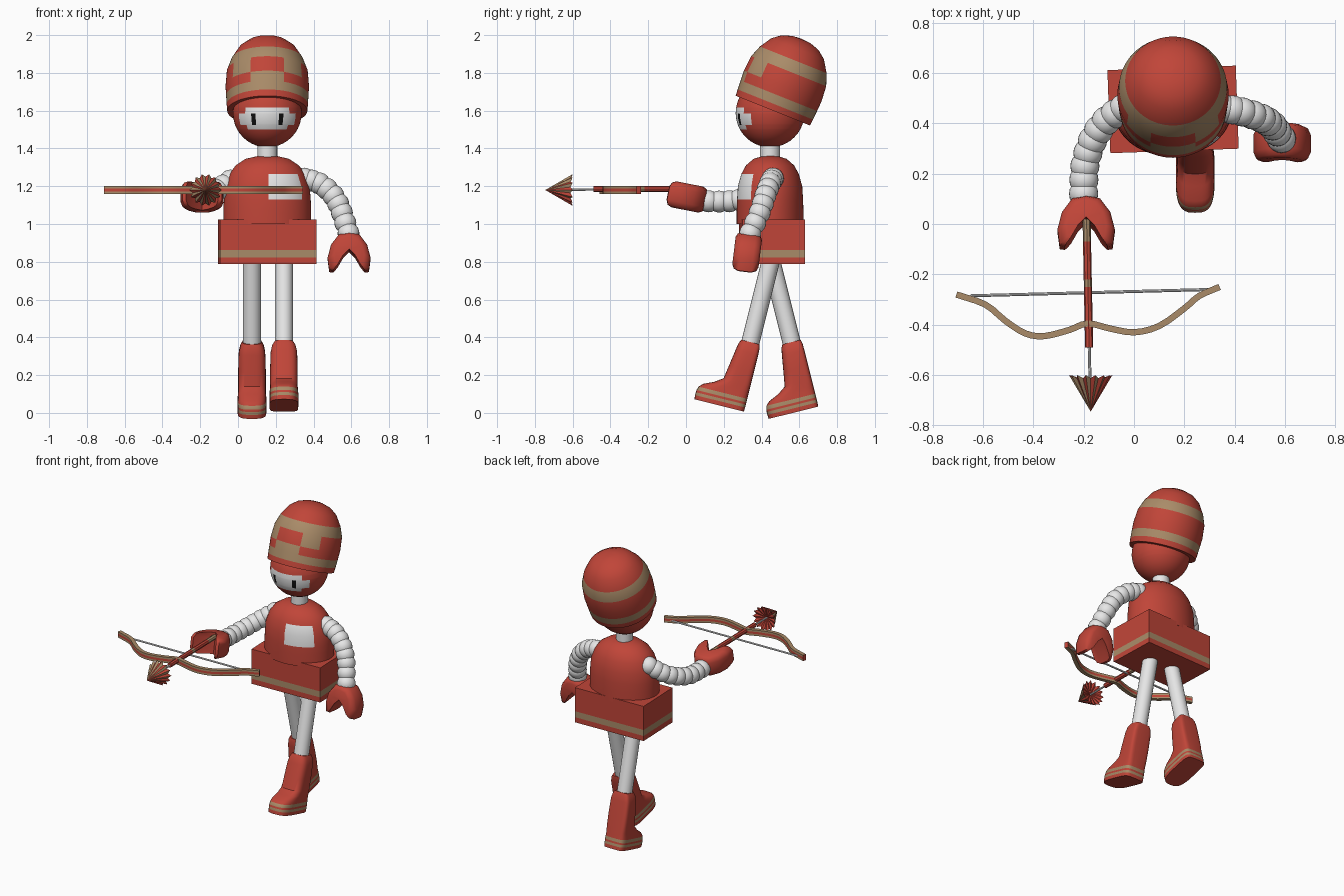
import bpy, bmesh, math
from mathutils import Matrix, Vector

if "Cube" in bpy.data.objects:
    bpy.data.objects.remove(bpy.data.objects["Cube"])


def material(name, rgb):
    m = bpy.data.materials.new(name)
    m.use_nodes = True
    m.diffuse_color = (*rgb, 1)
    m.node_tree.nodes["Principled BSDF"].inputs["Base Color"].default_value = (*rgb, 1)
    return m


MATS = [material("red", (0.53, 0.06, 0.04)), material("tan", (0.40, 0.26, 0.14)),
        material("white", (0.80, 0.80, 0.80)), material("black", (0.005, 0.005, 0.005))]
RED, TAN, WHITE, BLACK = range(4)


def finish(name, bm, matrix=None, angle=40):
    """Turn a bmesh into a shaded object."""
    bmesh.ops.remove_doubles(bm, verts=bm.verts, dist=1e-5)
    bmesh.ops.recalc_face_normals(bm, faces=bm.faces)
    if matrix:
        bm.transform(matrix)
    mesh = bpy.data.meshes.new(name)
    bm.to_mesh(mesh)
    bm.free()
    for m in MATS:
        mesh.materials.append(m)
    ob = bpy.data.objects.new(name, mesh)
    bpy.context.collection.objects.link(ob)
    bpy.ops.object.select_all(action='DESELECT')
    ob.select_set(True)
    bpy.context.view_layer.objects.active = ob
    bpy.ops.object.shade_smooth_by_angle(angle=math.radians(angle))
    return ob


def loft(name, rings, rule=lambda c: RED, matrix=None, angle=40):
    """Skin closed rings of equal length, cap both ends, colour by face centre."""
    bm = bmesh.new()
    rows = [[bm.verts.new(p) for p in ring] for ring in rings]
    n = len(rows[0])
    for a, b in zip(rows, rows[1:]):
        for i in range(n):
            j = (i + 1) % n
            bm.faces.new((a[i], a[j], b[j], b[i]))
    bm.faces.new(rows[0][::-1])
    bm.faces.new(rows[-1])
    for f in bm.faces:
        f.material_index = rule(f.calc_center_median())
    return finish(name, bm, matrix, angle)


def lathe(name, profile, rule, matrix, squash=1.0, steps=90):
    """Spin (radius, height) points; the rule gets degrees from the front and height."""
    turn = [2 * math.pi * i / steps for i in range(steps)]
    rings = [[(max(r, 1e-4) * math.sin(a), -max(r, 1e-4) * math.cos(a) * squash, z) for a in turn]
             for r, z in profile]
    return loft(name, rings,
                lambda c: rule(math.degrees(math.atan2(c.x, -c.y / squash)), c.z), matrix)


def spline(points, steps):
    """Smooth path through the points."""
    p = [Vector(q) for q in points]
    p = [2 * p[0] - p[1]] + p + [2 * p[-1] - p[-2]]
    out = []
    for a, b, c, d in zip(p, p[1:], p[2:], p[3:]):
        for i in range(steps):
            t = i / steps
            out.append(0.5 * (2 * b + (c - a) * t + (2 * a - 5 * b + 4 * c - d) * t * t
                              + (3 * b - a - 3 * c + d) * t ** 3))
    return out + [p[-2]]


def rod(name, start, end, r0, r1, mat, sides=20):
    a, b = Vector(start), Vector(end)
    d = b - a
    bm = bmesh.new()
    bmesh.ops.create_cone(bm, cap_ends=True, segments=sides, radius1=r0, radius2=r1, depth=d.length)
    for f in bm.faces:
        f.material_index = mat
    m = Matrix.Translation((a + b) / 2) @ d.to_track_quat('Z', 'Y').to_matrix().to_4x4()
    return finish(name, bm, m)


def at(x, y, z, rx=0.0, rz=0.0):
    return (Matrix.Translation((x, y, z)) @ Matrix.Rotation(math.radians(rz), 4, 'Z')
            @ Matrix.Rotation(math.radians(rx), 4, 'X'))


CX, CY = 0.155, 0.445

# Head with a stepped face mask and eyes
R = 0.182
heights = sorted([-R * math.cos(math.pi * i / 20) for i in range(21)] + [-0.088, -0.063, -0.004, 0.029])


def face_rule(a, z):
    a = abs(a)
    if -0.063 < z < -0.004:
        return BLACK if 20 < a < 28 else WHITE if a < 56 else RED
    return WHITE if -0.088 < z < 0.029 and a < 40 else RED


lathe("head", [(math.sqrt(max(R * R - z * z, 0)), z) for z in heights], face_rule, at(CX, CY, 1.588))


# Tall tilted hat with stripes and a front emblem
def hat_rule(a, z):
    a = abs(a)
    if 0.035 < z < 0.085 or 0.225 < z < 0.29:
        return TAN
    if 0.14 < z < 0.225 and 24 < a < 56:
        return TAN
    return TAN if 0.085 < z < 0.14 and a < 24 else RED


lathe("hat", [(0.18, 0), (0.212, 0), (0.215, 0.035), (0.218, 0.085), (0.221, 0.14), (0.214, 0.225),
              (0.19, 0.29), (0.15, 0.353), (0.105, 0.388), (0.05, 0.406), (0, 0.41)],
      hat_rule, at(CX, 0.46, 1.60, rx=-21.8))

# Neck, torso with chest patch, and skirt
rod("neck", (CX, CY, 1.32), (CX, CY, 1.45), 0.053, 0.053, WHITE)
lathe("torso", [(0.232, 1.0), (0.232, 1.08), (0.23, 1.13), (0.224, 1.2), (0.2, 1.265), (0.168, 1.31),
                (0.115, 1.345), (0.05, 1.36), (0, 1.362)],
      lambda a, z: WHITE if 1.13 < z < 1.265 and 0 < a < 52 else RED, at(CX, CY, 0, rz=2), squash=0.76)
loft("skirt", [[(x, y, z) for x, y in ((-0.255, -0.165), (0.255, -0.165), (0.255, 0.165), (-0.255, 0.165))]
               for z in (0.787, 0.822, 0.863, 1.025)],
     lambda c: TAN if 0.822 < c.z < 0.863 else RED, at(CX, 0.455, 0, rz=2))


# Legs and boots, swung from the hips in a stride
def boot_ring(z, front, back, half):
    ring = []
    for i in range(32):
        a = 2 * math.pi * i / 32
        c, s = math.cos(a), math.sin(a)
        power = 0.65 if s < 0 else 0.35
        ring.append((half * math.copysign(abs(c) ** power, c),
                     (front + back) / 2 + (back - front) / 2 * math.copysign(abs(s) ** power, s), z))
    return ring


def boot_rule(c):
    h = c.z + 0.855
    return TAN if 0.022 < h < 0.038 or 0.05 < h < 0.07 else RED


BOOT = [(0, -0.215, 0.055, 0.076), (0.022, -0.217, 0.056, 0.077), (0.038, -0.217, 0.056, 0.077),
        (0.05, -0.216, 0.056, 0.077), (0.07, -0.21, 0.056, 0.076), (0.09, -0.19, 0.056, 0.074),
        (0.115, -0.135, 0.056, 0.073), (0.145, -0.092, 0.056, 0.073), (0.22, -0.08, 0.056, 0.073),
        (0.31, -0.066, 0.056, 0.07), (0.345, -0.06, 0.055, 0.062), (0.365, -0.05, 0.05, 0.05)]
for side, x, y, swing in (("left", 0.243, 0.46, 14), ("right", 0.074, 0.44, -14)):
    hip = at(x, y, 0.85, rx=-swing)
    # Forward swing brings the foot toward the front
    loft(side + "_boot", [boot_ring(h - 0.855, f, b, w) for h, f, b, w in BOOT], boot_rule, hip)
    rod(side + "_leg", hip @ Vector((0, 0, 0.02)), hip @ Vector((0, 0, -0.6)), 0.048, 0.048, WHITE)


# Beaded arms
def arm(name, points, radius=0.058):
    bm = bmesh.new()
    for p in spline(points, 2):
        bmesh.ops.create_uvsphere(bm, u_segments=20, v_segments=12, radius=radius,
                                  matrix=Matrix.Translation(p))
    for f in bm.faces:
        f.material_index = WHITE
    finish(name, bm)


arm("left_arm", [(0.35, 0.46, 1.24), (0.43, 0.445, 1.215), (0.505, 0.42, 1.15),
                 (0.55, 0.39, 1.06), (0.585, 0.34, 0.95)])
arm("right_arm", [(-0.04, 0.46, 1.23), (-0.11, 0.41, 1.18), (-0.165, 0.33, 1.14),
                  (-0.195, 0.23, 1.12), (-0.2, 0.12, 1.12)])

# Forked mitten hands
HALF = [(0, -0.085), (0.045, -0.13), (0.085, -0.2), (0.105, -0.197), (0.114, -0.13),
        (0.096, -0.06), (0.055, -0.005), (0, 0.008)]
HAND = HALF + [(-x, z) for x, z in HALF[-2:0:-1]]
for side, m in (("left", at(0.588, 0.335, 0.945, rx=-7)), ("right", at(-0.19, 0.1, 1.125, rx=-101))):
    loft(side + "_hand", [[(x * s, y, (z + 0.09) * s - 0.09) for x, z in HAND]
                          for y, s in ((-0.07, 0.7), (-0.06, 0.9), (-0.035, 1),
                                       (0.035, 1), (0.06, 0.9), (0.07, 0.7))], matrix=m, angle=50)

# Bow with a red middle layer, and its string
path = spline([(x, y, 1.18) for x, y in (
    (-0.705, -0.28), (-0.59, -0.32), (-0.51, -0.385), (-0.43, -0.435), (-0.355, -0.445), (-0.255, -0.42),
    (-0.185, -0.395), (-0.095, -0.415), (0, -0.43), (0.1, -0.405), (0.2, -0.335), (0.26, -0.285),
    (0.34, -0.25))], 3)
rings = []
for i, p in enumerate(path):
    t = (path[min(i + 1, len(path) - 1)] - path[max(i - 1, 0)]).normalized()
    n = Vector((-t.y, t.x, 0)) * 0.0125
    levels = (-0.02, -0.007, 0.007, 0.02)
    rings.append([p - n + Vector((0, 0, z)) for z in levels]
                 + [p + n + Vector((0, 0, z)) for z in reversed(levels)])
loft("bow", rings, lambda c: RED if abs(c.z - 1.18) < 0.006 else TAN)
rod("bow_string", (-0.65, -0.285, 1.175), (0.3, -0.26, 1.175), 0.006, 0.006, WHITE, 8)

# Arrow: banded shaft, pale rod and pleated head
for i, (y0, y1, mat) in enumerate(((0.02, -0.07, TAN), (-0.07, -0.22, RED), (-0.22, -0.25, TAN),
                                   (-0.25, -0.49, RED))):
    rod("arrow_shaft_%d" % (i + 1), (-0.188 - y0 * 0.02, y0, 1.185), (-0.188 - y1 * 0.02, y1, 1.185),
        0.016, 0.016, mat, 8)
rod("arrow_rod", (-0.178, -0.48, 1.183), (-0.174, -0.64, 1.18), 0.006, 0.006, WHITE, 8)

bm = bmesh.new()
tip, hub = bm.verts.new((0, -0.745, 0)), bm.verts.new((0, -0.63, 0))
rim = []
for i in range(28):
    r, a = (0.086, 0.07)[i % 2], 2 * math.pi * i / 28
    rim.append(bm.verts.new((r * math.cos(a), -0.6 - 0.012 * (i % 2), r * math.sin(a))))
for i, v in enumerate(rim):
    w = rim[(i + 1) % len(rim)]
    bm.faces.new((tip, v, w)).material_index = i % 2
    bm.faces.new((hub, w, v)).material_index = RED
finish("arrow_head", bm, at(-0.172, 0, 1.18), angle=5)
